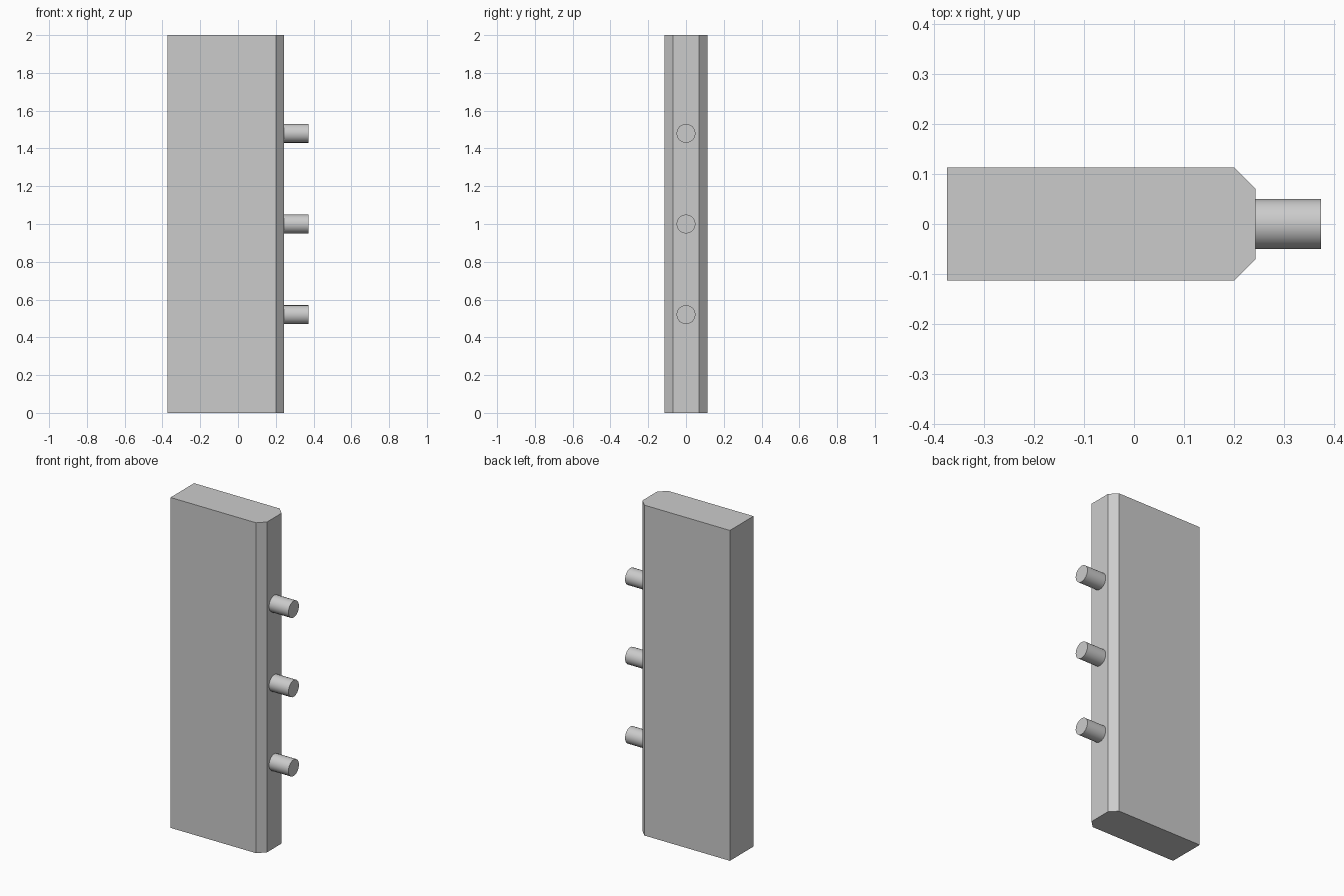
import bpy, bmesh
from math import pi, radians

if "Cube" in bpy.data.objects:
    bpy.data.objects.remove(bpy.data.objects["Cube"])

# Panel: chamfered plan profile extruded upward
BACK, FRONT, HALF, CHAMFER, HEIGHT = -0.373, 0.243, 0.113, 0.043, 2.0
profile = [(BACK, -HALF), (FRONT - CHAMFER, -HALF), (FRONT, -HALF + CHAMFER),
           (FRONT, HALF - CHAMFER), (FRONT - CHAMFER, HALF), (BACK, HALF)]
bm = bmesh.new()
base = bm.faces.new([bm.verts.new((x, y, 0)) for x, y in profile])
top = bmesh.ops.extrude_face_region(bm, geom=[base])["geom"]
bmesh.ops.translate(bm, vec=(0, 0, HEIGHT),
                    verts=[v for v in top if isinstance(v, bmesh.types.BMVert)])
bmesh.ops.recalc_face_normals(bm, faces=bm.faces)
mesh = bpy.data.meshes.new("panel")
bm.to_mesh(mesh)
bm.free()
bpy.context.collection.objects.link(bpy.data.objects.new("panel", mesh))

# Pegs: three round dowels seated in the chamfered edge
PEG_START, PEG_END = 0.235, 0.373
for name, z in (("lower_peg", 0.52), ("middle_peg", 1.0), ("upper_peg", 1.48)):
    bpy.ops.mesh.primitive_cylinder_add(
        vertices=24, radius=0.05, depth=PEG_END - PEG_START,
        location=((PEG_START + PEG_END) / 2, 0, z), rotation=(0, pi / 2, 0))
    peg = bpy.context.object
    peg.name = name
    bpy.ops.object.shade_smooth_by_angle(angle=radians(30))
